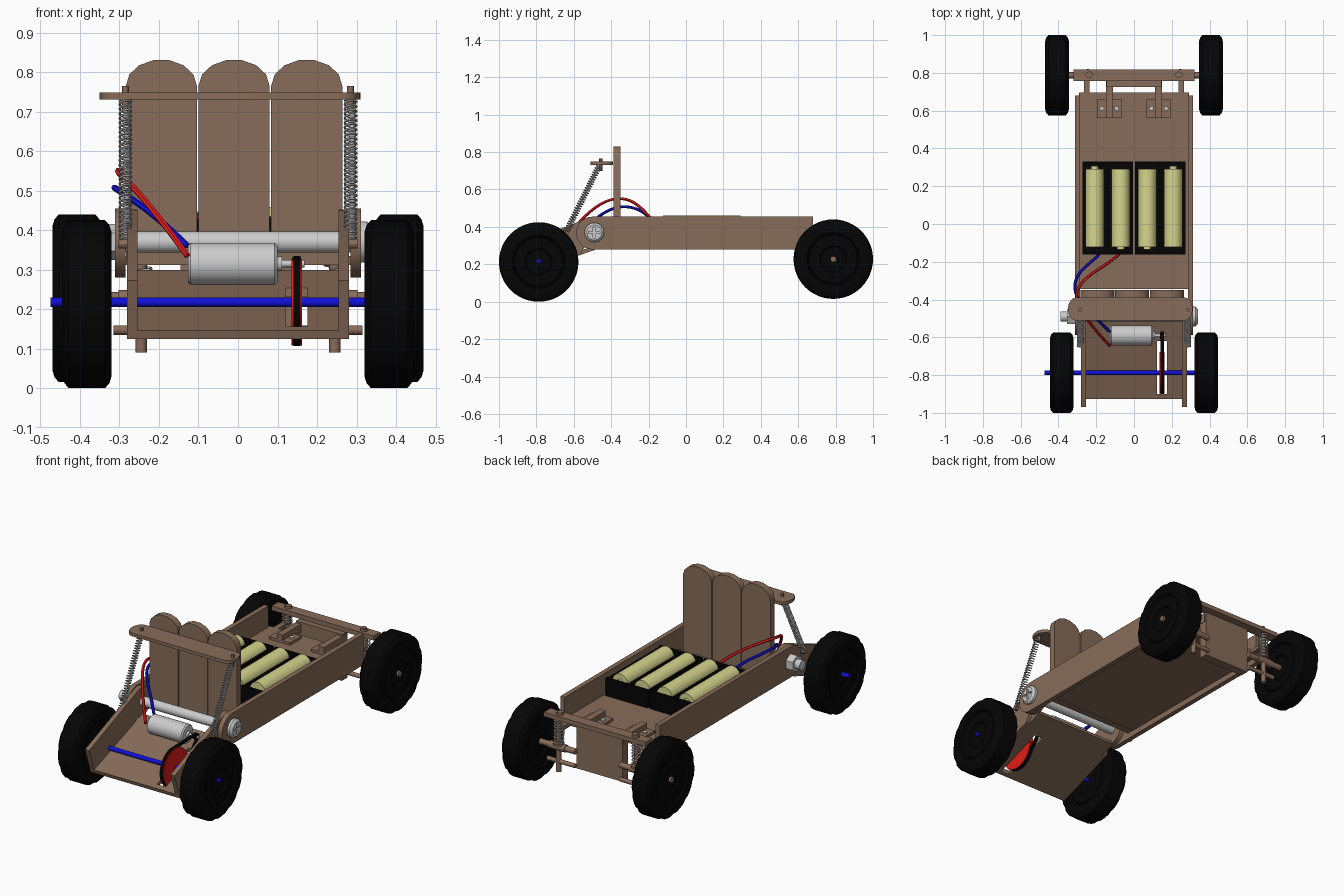
import bpy, bmesh
from math import sin, cos, pi, radians, degrees, atan2, acos
from mathutils import Vector

if "Cube" in bpy.data.objects:
    bpy.data.objects.remove(bpy.data.objects["Cube"])


def material(name, col):
    m = bpy.data.materials.new(name)
    m.diffuse_color = (*col, 1)
    m.use_nodes = True
    m.node_tree.nodes["Principled BSDF"].inputs["Base Color"].default_value = m.diffuse_color
    return m


WOOD = material("wood", (0.245, 0.15, 0.1))
BLACK = material("rubber", (0.0015, 0.0015, 0.0015))
YELLOW = material("cell_wrap", (0.68, 0.67, 0.27))
BLUE = material("blue", (0.005, 0.005, 0.7))
RED = material("red", (0.75, 0.012, 0.01))
SIDES = ((-1, "left"), (1, "right"))


def finish(name, bm, mat):
    bmesh.ops.recalc_face_normals(bm, faces=bm.faces)
    me = bpy.data.meshes.new(name)
    bm.to_mesh(me)
    bm.free()
    ob = bpy.data.objects.new(name, me)
    bpy.context.collection.objects.link(ob)
    if mat:
        me.materials.append(mat)
    return ob


def prism(name, pts, a, b, mat, axis=0):
    """Extrude a 2D outline from a to b along the axis."""
    def place(p, t):
        v = list(p)
        v.insert(axis, t)
        return v
    bm = bmesh.new()
    lo = [bm.verts.new(place(p, a)) for p in pts]
    hi = [bm.verts.new(place(p, b)) for p in pts]
    n = len(pts)
    bm.faces.new(lo)
    bm.faces.new(hi)
    for i in range(n):
        bm.faces.new((lo[i], lo[(i + 1) % n], hi[(i + 1) % n], hi[i]))
    return finish(name, bm, mat)


def box(name, x0, x1, y0, y1, z0, z1, mat=WOOD):
    return prism(name, [(y0, z0), (y1, z0), (y1, z1), (y0, z1)], x0, x1, mat)


def cyl(name, p0, p1, r, mat=None, n=24):
    p0, p1 = Vector(p0), Vector(p1)
    d = p1 - p0
    bm = bmesh.new()
    bmesh.ops.create_cone(bm, cap_ends=True, segments=n, radius1=r, radius2=r, depth=d.length)
    m = d.to_track_quat('Z', 'Y').to_matrix().to_4x4()
    m.translation = (p0 + p1) / 2
    bm.transform(m)
    return finish(name, bm, mat)


def lathe(name, profile, centre, mat, n=48, dent=1.0):
    """Spin (x, radius) points round the x axis; dent notches the tread shoulders."""
    bm = bmesh.new()
    rings = []
    for i in range(n):
        a = 2 * pi * i / n
        k = [dent if i % 4 == 3 and r > 0.19 and abs(x) > 0.02 else 1 for x, r in profile]
        rings.append([bm.verts.new((centre[0] + x, centre[1] + cos(a) * r * f, centre[2] + sin(a) * r * f))
                      for (x, r), f in zip(profile, k)])
    for i in range(n):
        p, q = rings[i], rings[(i + 1) % n]
        for j in range(len(profile) - 1):
            bm.faces.new((p[j], p[j + 1], q[j + 1], q[j]))
    for e in (0, -1):
        bm.faces.new([r[e] for r in rings])
    return finish(name, bm, mat)


def tube(name, pts, r, mat=None, smooth=True):
    cu = bpy.data.curves.new(name, 'CURVE')
    cu.dimensions = '3D'
    cu.bevel_depth, cu.bevel_resolution, cu.use_fill_caps = r, 1, True
    sp = cu.splines.new('NURBS' if smooth else 'POLY')
    sp.points.add(len(pts) - 1)
    for q, p in zip(sp.points, pts):
        q.co = (*p, 1)
    if smooth:
        sp.order_u, sp.use_endpoint_u, sp.resolution_u = 4, True, 8
    ob = bpy.data.objects.new(name, cu)
    bpy.context.collection.objects.link(ob)
    if mat:
        cu.materials.append(mat)
    bpy.ops.object.select_all(action='DESELECT')
    ob.select_set(True)
    bpy.context.view_layer.objects.active = ob
    bpy.ops.object.convert(target='MESH')


def spring(name, p0, p1, R, r, turns):
    p0, p1 = Vector(p0), Vector(p1)
    rot = (p1 - p0).to_track_quat('Z', 'Y')
    n = turns * 12
    tube(name, [p0.lerp(p1, i / n) + rot @ Vector((R * cos(i * pi / 6), R * sin(i * pi / 6), 0))
                for i in range(n + 1)], r, None, False)


def cut(ob, cutter):
    m = ob.modifiers.new("cut", 'BOOLEAN')
    m.operation, m.solver, m.object = 'DIFFERENCE', 'EXACT', cutter
    bpy.context.view_layer.objects.active = ob
    bpy.ops.object.modifier_apply(modifier=m.name)
    bpy.data.objects.remove(cutter)


def arc(cx, cy, rx, ry, a0, a1, n):
    return [(cx + rx * cos(radians(a0 + (a1 - a0) * i / n)), cy + ry * sin(radians(a0 + (a1 - a0) * i / n)))
            for i in range(n + 1)]


# Wheels with notched tread and ringed side walls
half = [(0.046, 0.03), (0.046, 0.065), (0.056, 0.072), (0.056, 0.128), (0.05, 0.134),
        (0.062, 0.142), (0.0625, 0.182), (0.057, 0.2), (0.046, 0.2125)]
tyre = half + [(0.0, 0.2125)] + [(-x, r) for x, r in reversed(half)]
for s, side in SIDES:
    lathe("rear_wheel_" + side, tyre, (s * 0.3825, -0.7875, 0.2125), BLACK, dent=0.972)
    lathe("front_wheel_" + side, tyre, (s * 0.4075, 0.7875, 0.2275), BLACK, dent=0.972)
cyl("rear_axle", (-0.475, -0.7875, 0.2175), (0.44, -0.7875, 0.2175), 0.012, BLUE)

# Chassis: floor and side rails with round rear ends
FLOOR = 0.335
box("floor", -0.29, 0.29, -0.345, 0.695, 0.312, FLOOR)
rail = [(0.68, 0.28), (0.68, 0.455)] + arc(-0.5, 0.3675, 0.0875, 0.0875, 90, 270, 14)
for s, side in SIDES:
    prism("rail_" + side, rail, s * 0.285, s * 0.312, WOOD)

# Seat slats and the bar behind them
for i, x in enumerate((-0.194, -0.01, 0.174)):
    prism(f"seat_slat_{i + 1}", [(x - 0.09, 0.312), (x + 0.09, 0.312)] + arc(x, 0.765, 0.09, 0.067, 0, 180, 7),
          -0.388, -0.35, WOOD, 1)
prism("spring_bar", arc(-0.31, -0.45, 0.04, 0.06, 90, 270, 8) + arc(0.27, -0.45, 0.04, 0.06, -90, 90, 8),
      0.731, 0.749, WOOD, 2)

# Tilted rear swing arm: plate with a pulley slot, and side boards
plate = prism("swing_plate", [(-0.92, 0.125), (-0.485, 0.278), (-0.492, 0.299), (-0.927, 0.146)], -0.26, 0.26, WOOD)
cut(plate, box("slot_cutter", 0.122, 0.176, -0.9, -0.62, 0, 0.5))
board = [(-0.97, 0.272), (-0.92, 0.125), (-0.565, 0.25)] + arc(-0.5, 0.3675, 0.085, 0.085, 240, 460, 14)
for s, side in SIDES:
    prism("swing_board_" + side, board, s * 0.255, s * 0.281, WOOD)
    # Rear springs with end pins
    x = s * 0.285
    spring("rear_spring_" + side, (x, -0.64, 0.375), (x, -0.462, 0.731), 0.0145, 0.0032, 30)
    cyl("spring_top_pin_" + side, (x, -0.455, 0.70), (x, -0.455, 0.765), 0.009, WOOD, 12)
    cyl("spring_foot_pin_" + side, (s * 0.26, -0.64, 0.365), (s * 0.302, -0.64, 0.365), 0.012, WOOD, 12)

# Pivot rod with cross-slot bolt head and hex nut
cyl("pivot_rod", (-0.388, -0.49, 0.37), (0.32, -0.49, 0.37), 0.027)
cyl("pivot_nut", (-0.355, -0.49, 0.37), (-0.312, -0.49, 0.37), 0.046, None, 6)
bolt = lathe("pivot_bolt_head", [(0, 0.052), (0.014, 0.052), (0.026, 0.04)], (0.312, -0.49, 0.37), None, 32)
cut(bolt, box("cross_cutter_a", 0.328, 0.4, -0.52, -0.46, 0.364, 0.376, None))
cut(bolt, box("cross_cutter_b", 0.328, 0.4, -0.496, -0.484, 0.34, 0.40, None))

# Motor, shaft and belt drive
lathe("motor", [(-0.115, 0.046), (-0.108, 0.053), (0.105, 0.053), (0.112, 0.046)], (-0.012, -0.59, 0.315), None, 32)
cyl("motor_boss", (0.09, -0.59, 0.315), (0.112, -0.59, 0.315), 0.018)
cyl("motor_shaft", (0.1, -0.59, 0.315), (0.168, -0.59, 0.315), 0.009)
cyl("motor_pulley", (0.137, -0.59, 0.315), (0.16, -0.59, 0.315), 0.016, BLACK, 20)
lathe("drive_pulley", [(-0.0135, 0.109), (-0.009, 0.109), (-0.007, 0.1), (0.007, 0.1), (0.009, 0.109),
                       (0.0135, 0.109)], (0.149, -0.7875, 0.2175), RED, 40)
d = Vector((0.1975, 0.0975))


def belt_loop(r1, r2):
    t, b = degrees(atan2(d.y, d.x)), degrees(acos((r1 - r2) / d.length))
    return (arc(-0.7875, 0.2175, r1, r1, t + b, t + 360 - b, 28) + arc(-0.59, 0.315, r2, r2, t - b, t + b, 10))


outer, inner = belt_loop(0.1115, 0.02), belt_loop(0.1, 0.014)
bm = bmesh.new()
loop = [[bm.verts.new((x, *p)) for x, p in ((0.14, o), (0.158, o), (0.158, i), (0.14, i))]
        for o, i in zip(outer, inner)]
for k in range(len(loop)):
    p, q = loop[k], loop[(k + 1) % len(loop)]
    for j in range(4):
        bm.faces.new((p[j], p[(j + 1) % 4], q[(j + 1) % 4], q[j]))
finish("drive_belt", bm, BLACK)

# Battery trays, cells and terminals
for s, side in SIDES:
    x0, x1 = sorted((s * 0.006, s * 0.272))
    box("tray_floor_" + side, x0, x1, -0.162, 0.332, FLOOR, 0.36, BLACK)
    for n, xc in enumerate((x0 + 0.006, x1 - 0.006, (x0 + x1) / 2)):
        box(f"tray_wall_{side}_{n}", xc - 0.006, xc + 0.006, -0.162, 0.332, 0.36, 0.43, BLACK)
    for n, y in enumerate((-0.162, 0.317)):
        box(f"tray_end_{side}_{n}", x0, x1, y, y + 0.015, 0.36, 0.435, BLACK)
    for n, x in enumerate((0.07, 0.208)):
        e = 1 if n else -1
        cyl(f"battery_{side}_{n}", (s * x, -0.122, 0.412), (s * x, 0.292, 0.412), 0.048, YELLOW, 32)
        yc = 0.085 + e * 0.207
        cyl(f"battery_cap_{side}_{n}", (s * x, yc, 0.412), (s * x, yc + e * 0.014, 0.412), 0.02, YELLOW, 16)

# Wires from the batteries over to the motor
tube("red_wire", [(-0.08, -0.16, 0.41), (-0.12, -0.2, 0.46), (-0.25, -0.27, 0.54), (-0.325, -0.37, 0.56),
                  (-0.27, -0.48, 0.52), (-0.19, -0.58, 0.42), (-0.128, -0.645, 0.335)], 0.008, RED)
tube("blue_wire", [(-0.185, -0.16, 0.41), (-0.21, -0.19, 0.45), (-0.3, -0.25, 0.5), (-0.325, -0.35, 0.515),
                   (-0.27, -0.44, 0.48), (-0.2, -0.5, 0.43), (-0.128, -0.57, 0.36)], 0.008, BLUE)

# Front suspension: centre block, cross bar, struts, springs and arms
box("front_block", -0.145, 0.145, 0.725, 0.775, 0.127, 0.39)
box("front_cross_bar", -0.32, 0.32, 0.758, 0.818, 0.39, 0.415)
for s, side in SIDES:
    x = s * 0.245
    cyl("front_strut_" + side, (x, 0.79, 0.09), (x, 0.79, 0.425), 0.014, WOOD, 16)
    spring("front_spring_" + side, (x, 0.79, 0.255), (x, 0.79, 0.388), 0.025, 0.004, 7)
    cyl("front_spring_seat_" + side, (x, 0.79, 0.243), (x, 0.79, 0.254), 0.03, WOOD)
    cyl("front_bar_screw_" + side, (s * 0.235, 0.79, 0.415), (s * 0.235, 0.79, 0.43), 0.017, WOOD, 16)
    cyl("front_axle_" + side, (s * 0.14, 0.7875, 0.2275), (s * 0.466, 0.7875, 0.2275), 0.016, WOOD, 16)
    cyl("front_axle_sleeve_" + side, (s * 0.2, 0.7875, 0.2275), (s * 0.302, 0.7875, 0.2275), 0.021, WOOD, 16)
    cyl("front_lower_arm_" + side, (s * 0.14, 0.79, 0.147), (s * 0.315, 0.79, 0.147), 0.012, WOOD, 16)
    box("front_link_" + side, s * 0.235, s * 0.265, 0.685, 0.79, 0.313, 0.334)
    box("front_beam_" + side, s * 0.112, s * 0.148, 0.56, 0.765, FLOOR, 0.38)
    for n, xf in enumerate((0.092, 0.17)):
        box(f"front_beam_foot_{side}_{n}", s * (xf - 0.027), s * (xf + 0.027), 0.56, 0.662, FLOOR, 0.35)
        cyl(f"foot_screw_{side}_{n}", (s * xf, 0.612, 0.345), (s * xf, 0.612, 0.358), 0.012, None, 12)

# Smooth round parts, keep edges sharp
bpy.ops.object.select_all(action='SELECT')
bpy.context.view_layer.objects.active = bpy.data.objects["floor"]
bpy.ops.object.shade_smooth_by_angle(angle=radians(30))
